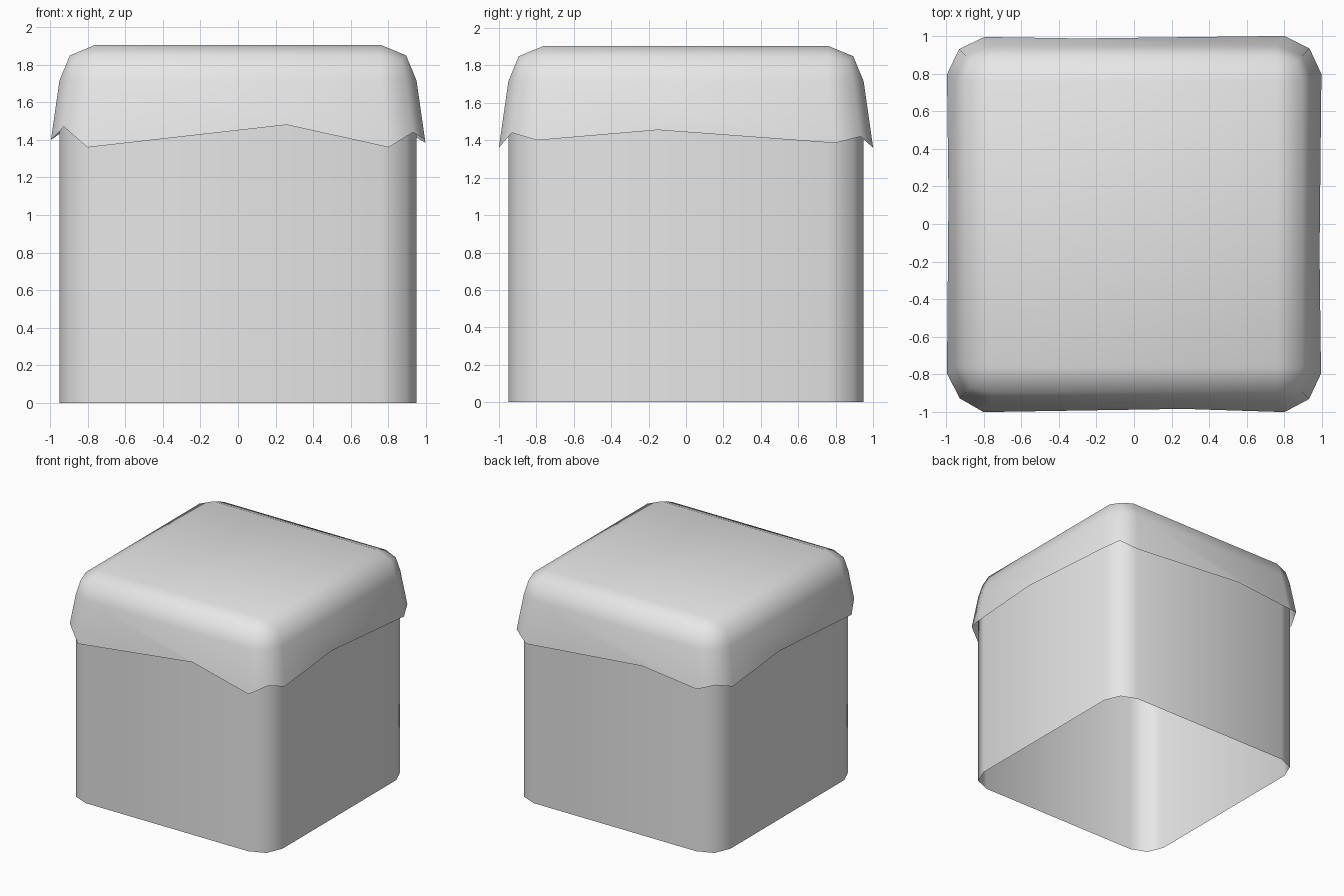
import bpy, bmesh, math

cube = bpy.data.objects.get("Cube")
if cube:
    bpy.data.objects.remove(cube, do_unlink=True)

HALF, TOP, ROUND = 0.95, 1.905, 0.19
RING = TOP - ROUND          # height where the cap meets the walls

grey = bpy.data.materials.new("light grey")
grey.use_nodes = True
colour = (0.8, 0.8, 0.8, 1)
grey.diffuse_color = colour
grey.node_tree.nodes["Principled BSDF"].inputs["Base Color"].default_value = colour


def rounded_box():
    """Box with rounded top and upright edges, open at the bottom."""
    bm = bmesh.new()
    bmesh.ops.create_cube(bm, size=2)
    for v in bm.verts:
        v.co = (v.co.x * HALF, v.co.y * HALF, TOP if v.co.z > 0 else 0)
    edges = [e for e in bm.edges if max(v.co.z for v in e.verts) > 0]
    bmesh.ops.bevel(bm, geom=edges, offset=ROUND, segments=2, profile=0.5, affect='EDGES')
    floor = [f for f in bm.faces if all(v.co.z < 0.01 for v in f.verts)]
    bmesh.ops.delete(bm, geom=floor, context='FACES')
    return bm


def is_wall(face):
    return min(v.co.z for v in face.verts) < 0.01


def finish(bm, name):
    mesh = bpy.data.meshes.new(name)
    bm.to_mesh(mesh)
    bm.free()
    mesh.materials.append(grey)
    obj = bpy.data.objects.new(name, mesh)
    bpy.context.collection.objects.link(obj)
    bpy.ops.object.select_all(action='DESELECT')
    obj.select_set(True)
    bpy.context.view_layer.objects.active = obj
    bpy.ops.object.shade_smooth_by_angle(angle=math.radians(80))


def flare(z):
    """Outward scale of the skirt at height z."""
    return 1 + 0.15 * (RING - z)


# Block walls
bm = rounded_box()
bmesh.ops.delete(bm, geom=[f for f in bm.faces if not is_wall(f)], context='FACES')
finish(bm, "block_walls")

# Cap: rounded top plus a flared skirt with an uneven lower rim
bm = rounded_box()
bmesh.ops.delete(bm, geom=[f for f in bm.faces if is_wall(f)], context='FACES')
border = [e for e in bm.edges if e.is_boundary]
new = bmesh.ops.extrude_edge_only(bm, edges=border)["geom"]
rim = [g for g in new if isinstance(g, bmesh.types.BMVert)]
rim_edges = [g for g in new if isinstance(g, bmesh.types.BMEdge) and g.is_boundary]
rim.sort(key=lambda v: math.atan2(v.co.y, v.co.x))

# Rim heights, anticlockwise from the -x side
heights = [1.4, 1.47, 1.36, 1.36, 1.44, 1.4, 1.385, 1.42, 1.36, 1.4, 1.445, 1.4]
for v, z in zip(rim, heights):
    s = flare(z)
    v.co = (v.co.x * s, v.co.y * s, z)

# One raised notch in the rim of each side: (position along side, height)
notches = {"front": (0.26, 1.48), "back": (-0.28, 1.455),
           "left": (-0.15, 1.455), "right": (0.15, 1.455)}
for e in rim_edges:
    if e.calc_length() < 1:
        continue
    mid = (e.verts[0].co + e.verts[1].co) / 2
    along_x = abs(mid.y) > abs(mid.x)
    if along_x:
        side = "front" if mid.y < 0 else "back"
    else:
        side = "left" if mid.x > 0 else "right"
    pos, z = notches[side]
    out = math.copysign(HALF * flare(z), mid.y if along_x else mid.x)
    notch = bmesh.utils.edge_split(e, e.verts[0], 0.5)[1]
    notch.co = (pos, out, z) if along_x else (out, pos, z)

bmesh.ops.recalc_face_normals(bm, faces=bm.faces)
if max(bm.faces, key=lambda f: f.calc_center_median().z).normal.z < 0:
    bmesh.ops.reverse_faces(bm, faces=bm.faces)
finish(bm, "cap")
